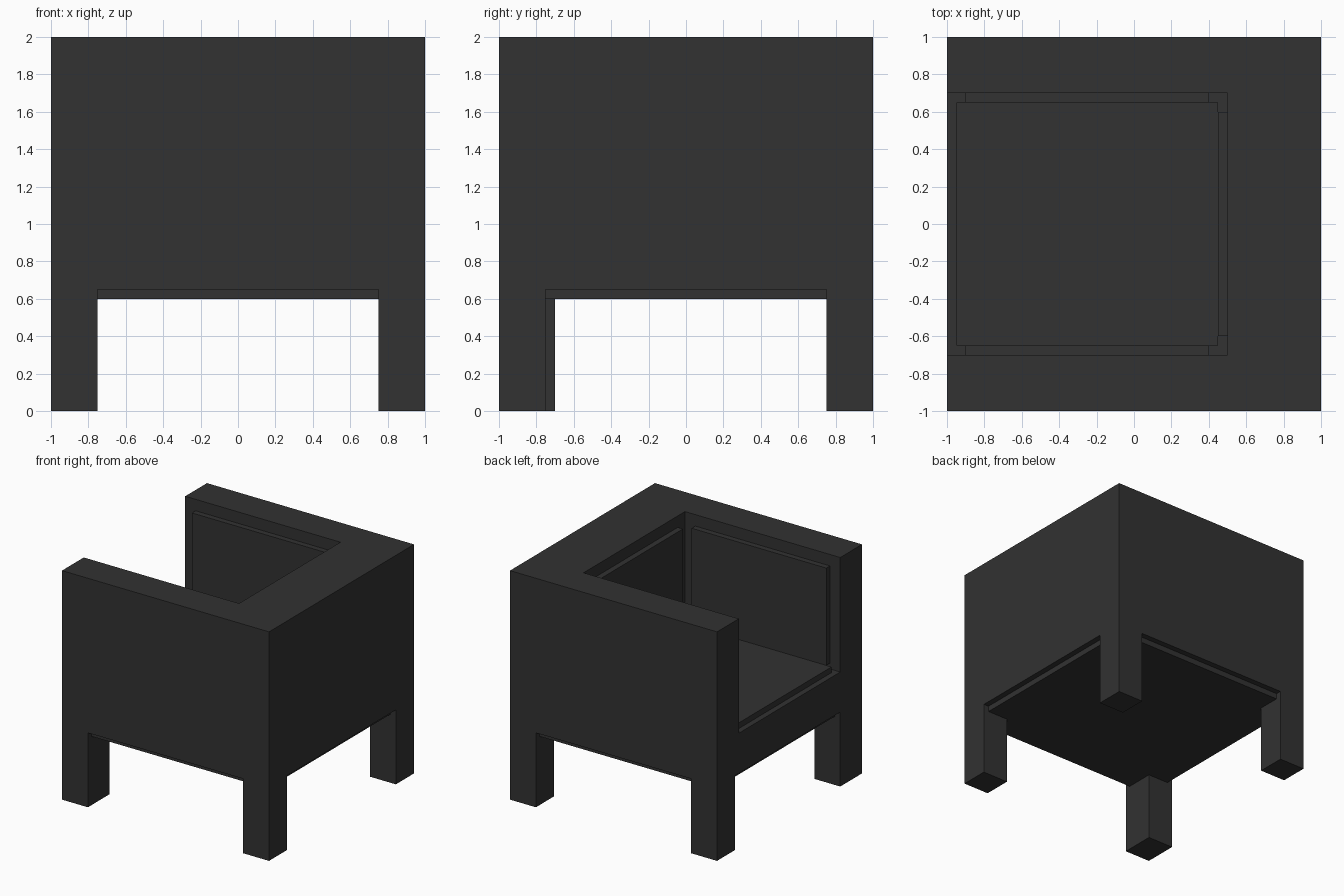
import bpy, bmesh

if "Cube" in bpy.data.objects:
    bpy.data.objects.remove(bpy.data.objects["Cube"])

mat = bpy.data.materials.new("charcoal")
mat.diffuse_color = (0.032, 0.032, 0.032, 1)
mat.use_nodes = True
mat.node_tree.nodes["Principled BSDF"].inputs["Base Color"].default_value = mat.diffuse_color


def prism(name, outline, z0, z1):
    """Extrude a flat outline (counter-clockwise) from z0 up to z1."""
    bm = bmesh.new()
    face = bm.faces.new([bm.verts.new((x, y, z0)) for x, y in outline])
    top = bmesh.ops.extrude_face_region(bm, geom=[face], use_keep_orig=True)
    verts = [v for v in top["geom"] if isinstance(v, bmesh.types.BMVert)]
    bmesh.ops.translate(bm, verts=verts, vec=(0, 0, z1 - z0))
    bmesh.ops.recalc_face_normals(bm, faces=bm.faces)
    mesh = bpy.data.meshes.new(name)
    bm.to_mesh(mesh)
    bm.free()
    mesh.materials.append(mat)
    obj = bpy.data.objects.new(name, mesh)
    bpy.context.collection.objects.link(obj)
    return obj


def box(name, x0, x1, y0, y1, z0, z1):
    return prism(name, [(x0, y0), (x1, y0), (x1, y1), (x0, y1)], z0, z1)


# U-shaped arms and back, open towards -x
prism("arms_and_back", [(-1, -1), (1, -1), (1, 1), (-1, 1),
                        (-1, 0.7), (0.5, 0.7), (0.5, -0.7), (-1, -0.7)], 0.65, 2)

# seat block with raised cushion panel
box("seat_base", -1, 0.5, -0.7, 0.7, 0.65, 1.0)
box("seat_cushion", -0.95, 0.45, -0.65, 0.65, 1.0, 1.05)

# raised panels inside the back and arms
box("back_cushion", 0.45, 0.5, -0.6, 0.6, 1.05, 1.9)
box("front_arm_cushion", -0.9, 0.4, -0.7, -0.65, 1.05, 1.9)
box("rear_arm_cushion", -0.9, 0.4, 0.65, 0.7, 1.05, 1.9)

# stepped underside panel
box("underside_panel", -0.95, 0.95, -0.95, 0.95, 0.6, 0.65)

# four corner legs, one slightly wider
for sx, side in ((-1, "left"), (1, "right")):
    for sy, end in ((-1, "front"), (1, "back")):
        depth = 0.3 if (sx, sy) == (-1, -1) else 0.25
        xs = sorted((sx, sx * 0.75))
        ys = sorted((sy, sy * (1 - depth)))
        box(f"{end}_{side}_leg", *xs, *ys, 0, 0.65)
